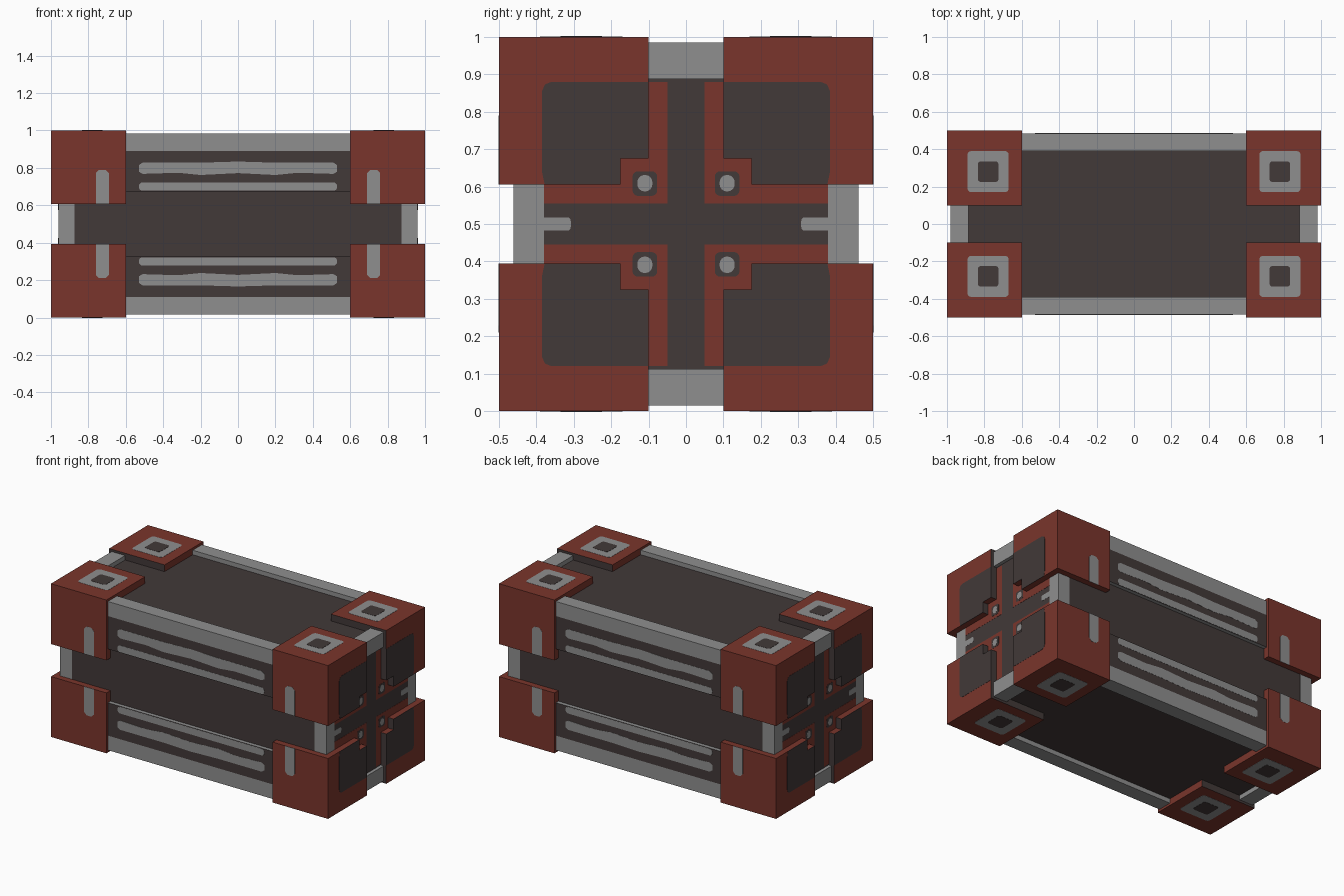
import bpy, bmesh, math
from mathutils import Vector

if "Cube" in bpy.data.objects:
    bpy.data.objects.remove(bpy.data.objects["Cube"])


def material(name, rgb):
    m = bpy.data.materials.new(name)
    m.diffuse_color = (*rgb, 1)
    m.use_nodes = True
    m.node_tree.nodes["Principled BSDF"].inputs["Base Color"].default_value = m.diffuse_color
    return m


RED = material("rust_red", (0.195, 0.036, 0.025))
GREY = material("steel_grey", (0.275, 0.275, 0.275))
DARK = material("dark_panel", (0.054, 0.041, 0.040))


def prism(name, axis, pts, lo, hi, mat, mirror="", inner=None, facing=(0, -1, 0)):
    """Extrude a 2D profile along an axis; coordinates are relative to the crate centre."""
    def place(a, b, t):
        return {"x": (t, a, b), "y": (a, t, b), "z": (a, b, t)}[axis]
    bm = bmesh.new()
    ends = [[bm.verts.new(place(a, b, t)) for a, b in pts] for t in (lo, hi)]
    n = len(pts)
    bm.faces.new(ends[0])
    bm.faces.new(ends[1])
    for i in range(n):
        j = (i + 1) % n
        bm.faces.new((ends[0][i], ends[0][j], ends[1][j], ends[1][i]))
    bmesh.ops.recalc_face_normals(bm, faces=bm.faces[:])
    me = bpy.data.meshes.new(name)
    me.materials.append(mat)
    if inner:
        # walls facing the given direction take the second colour
        me.materials.append(inner)
        for f in bm.faces:
            f.normal_update()
            if f.normal.dot(Vector(facing)) > 0.9:
                f.material_index = 1
    bm.to_mesh(me)
    bm.free()
    ob = bpy.data.objects.new(name, me)
    ob.location = Vector((0, 0, 0.5))
    bpy.context.collection.objects.link(ob)
    if mirror:
        mod = ob.modifiers.new("mirror", "MIRROR")
        mod.use_axis = [c in mirror for c in "xyz"]
        mod.use_mirror_merge = False
    return ob


def rect(a0, a1, b0, b1):
    return [(a0, b0), (a1, b0), (a1, b1), (a0, b1)]


def rounded(a0, a1, b0, b1, r, steps=4):
    out = []
    corners = [(a1 - r, b1 - r), (a0 + r, b1 - r), (a0 + r, b0 + r), (a1 - r, b0 + r)]
    for k, (ca, cb) in enumerate(corners):
        for s in range(steps + 1):
            t = math.pi / 2 * (k + s / steps)
            out.append((ca + r * math.cos(t), cb + r * math.sin(t)))
    return out


T = 0.001             # how far painted plates stand out
BX, BY, BZ = 0.96, 0.46, 0.456  # half sizes of the body

# Main dark body
prism("crate_body", "x", rect(-BY, BY, -BZ, BZ), -BX, BX, DARK)

# Corner blocks with a notch towards the middle of each end
prism("corner_blocks", "x",
      [(0.1, 0.5), (0.1, 0.175), (0.175, 0.175), (0.175, 0.106), (0.5, 0.106), (0.5, 0.5)],
      0.6, 1.0, RED, "xyz", DARK)

# Dark faces on the ends of the corner blocks
prism("block_end_plates", "x",
      [(0.1, 0.38), (0.1, 0.175), (0.175, 0.175), (0.175, 0.106), (0.378, 0.106),
       (0.385, 0.14), (0.385, 0.355), (0.377, 0.373), (0.36, 0.38)],
      0.998, 1.0 + T, DARK, "xyz")

# Square rings on the top and bottom of the corner blocks
prism("block_square_rings", "z", rounded(0.67, 0.89, 0.17, 0.39, 0.02),
      0.498, 0.5 + T, GREY, "xyz")
prism("block_square_centres", "z", rounded(0.725, 0.835, 0.225, 0.335, 0.015),
      0.5, 0.5 + 2 * T, DARK, "xyz")

# Upright slots on the front and back of the corner blocks
prism("block_slots", "y",
      [(0.69, 0.106), (0.76, 0.106), (0.76, 0.272), (0.742, 0.29), (0.708, 0.29), (0.69, 0.272)],
      0.498, 0.5 + T, GREY, "xyz")

# Long beams: grey outer rail over a dark lower part with a grey ledge
prism("long_rails", "x", rect(0.39, 0.485, 0.39, 0.485), -0.6, 0.6, GREY, "yz")
prism("long_beam_sides", "x", rect(0.38, 0.485, 0.175, 0.39), -0.6, 0.6, DARK, "yz",
      GREY, (0, 0, -1))
prism("beam_lower_stripes", "y", rounded(-0.53, 0.53, 0.178, 0.222, 0.02),
      0.483, 0.485 + T, GREY, "yz")

# Upper stripe with a gently wavy inner edge
wave = [(-0.53, 0.28), (-0.51, 0.268), (-0.32, 0.274), (-0.2, 0.262), (0.0, 0.272),
        (0.2, 0.262), (0.32, 0.274), (0.51, 0.268), (0.53, 0.28), (0.53, 0.315),
        (0.51, 0.328), (0.2, 0.328), (0.0, 0.334), (-0.2, 0.328), (-0.51, 0.328), (-0.53, 0.315)]
prism("beam_upper_stripes", "y", wave, 0.483, 0.485 + T, GREY, "yz")

# Short rails across the ends and grey upright corners of the body
prism("cross_rails", "y", rect(0.885, 0.982, 0.388, 0.485), -0.1, 0.1, GREY, "xz")
prism("corner_posts", "z", rect(0.875, BX + T, 0.38, BY + T), -0.106, 0.106, GREY, "xy")

# End panel markings: red fields leave a dark cross, with a bolt in each notch
prism("end_red_fields", "x", rect(0.05, 0.38, 0.055, 0.38), BX - T, BX + T, RED, "xyz")
prism("bolt_surrounds", "x", rounded(0.077, 0.143, 0.075, 0.141, 0.015),
      BX, BX + 2 * T, DARK, "xyz")
prism("bolt_heads", "x", rounded(0.09, 0.13, 0.087, 0.131, 0.019),
      BX, BX + 3 * T, GREY, "xyz")
prism("end_grey_tabs", "x", rounded(0.308, 0.39, -0.018, 0.018, 0.01),
      BX - T, BX + T, GREY, "xy")
